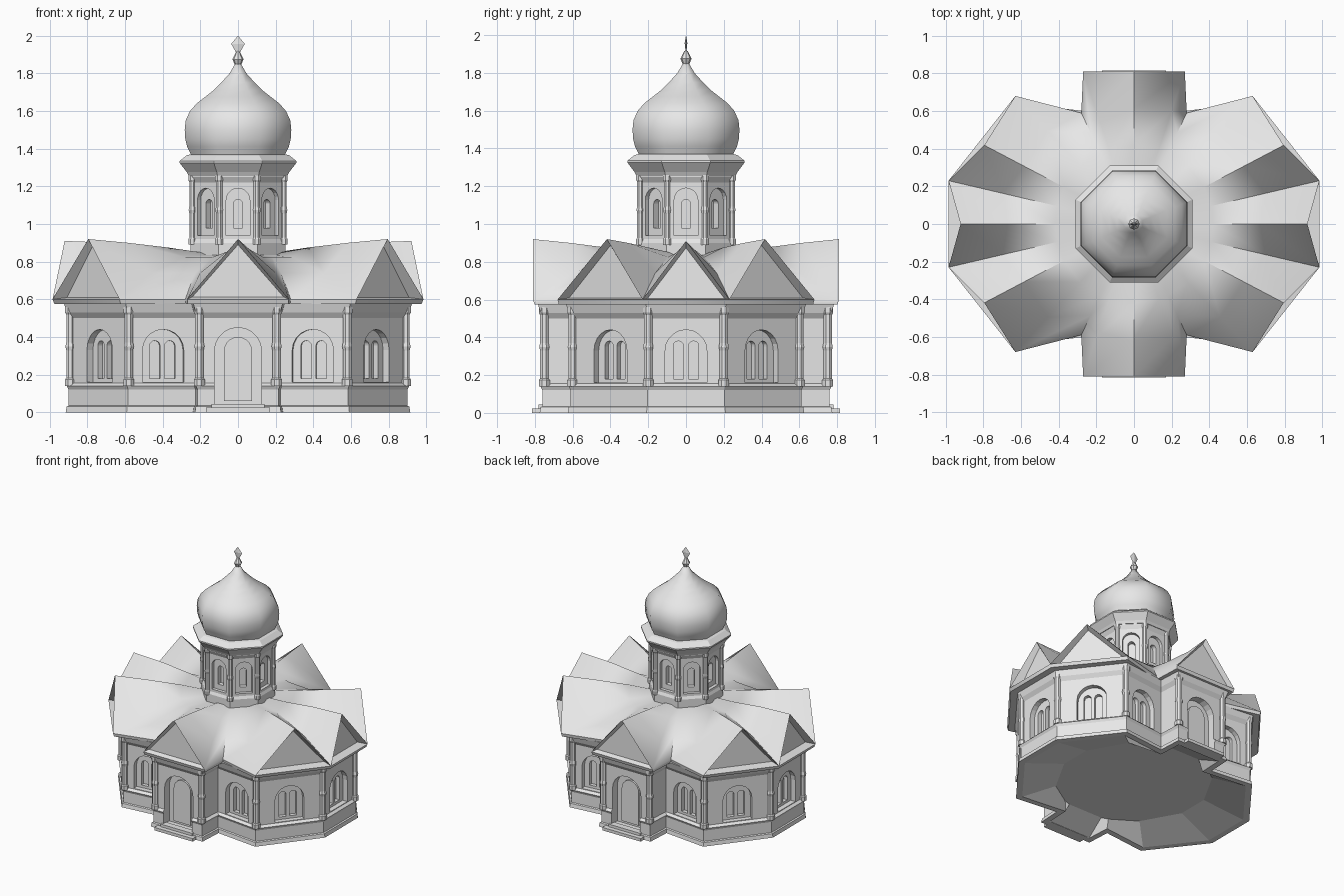
import bpy, bmesh, math
from mathutils import Vector

if "Cube" in bpy.data.objects:
    bpy.data.objects.remove(bpy.data.objects["Cube"])

stone = bpy.data.materials.new("pale_stone")
stone.use_nodes = True
GREY = (0.8, 0.8, 0.8, 1)
stone.diffuse_color = GREY
stone.node_tree.nodes["Principled BSDF"].inputs["Base Color"].default_value = GREY


def finish(bm, name):
    bmesh.ops.recalc_face_normals(bm, faces=bm.faces)
    me = bpy.data.meshes.new(name)
    bm.to_mesh(me)
    bm.free()
    me.materials.append(stone)
    ob = bpy.data.objects.new(name, me)
    bpy.context.collection.objects.link(ob)
    return ob


def smooth(ob, degrees):
    bpy.ops.object.select_all(action="DESELECT")
    bpy.context.view_layer.objects.active = ob
    ob.select_set(True)
    bpy.ops.object.shade_smooth_by_angle(angle=math.radians(degrees))


def offset(outline, d):
    """Move every edge of a counter-clockwise outline out by d."""
    out = []
    for i, p in enumerate(outline):
        a = (p - outline[i - 1]).normalized()
        b = (outline[(i + 1) % len(outline)] - p).normalized()
        na, nb = Vector((a.y, -a.x)), Vector((b.y, -b.x))
        out.append(p + (na + nb) * d / (1 + na.dot(nb)))
    return out


def loft(name, outline, levels, hollow=None):
    """Stack offset outlines: levels are (height, offset); hollow is a round floor (height, radius)."""
    bm = bmesh.new()
    rings = [[bm.verts.new((p.x, p.y, z)) for p in offset(outline, d)] for z, d in levels]
    if hollow:
        z, r = hollow
        rings.insert(0, [bm.verts.new((*(p.normalized() * r), z)) for p in outline])
    n = len(outline)
    for lo, hi in zip(rings, rings[1:]):
        for i in range(n):
            j = (i + 1) % n
            bm.faces.new((lo[i], lo[j], hi[j], hi[i]))
    bm.faces.new(rings[0][::-1])
    bm.faces.new(rings[-1])
    return finish(bm, name)


def arch(bm, mid, normal, width, z0, z1, inner, outer):
    """Round-headed prism through a wall, from inner to outer along its normal."""
    r = width / 2
    side = Vector((-normal.y, normal.x))
    pts = [(-r, z0), (r, z0)]
    pts += [(r * math.cos(math.pi * k / 10), z1 - r + r * math.sin(math.pi * k / 10)) for k in range(11)]
    rings = []
    for d in (inner, outer):
        base = mid + normal * d
        rings.append([bm.verts.new((*(base + side * s), z)) for s, z in pts])
    for i in range(len(pts)):
        j = (i + 1) % len(pts)
        bm.faces.new((rings[0][i], rings[0][j], rings[1][j], rings[1][i]))
    bm.faces.new(rings[0])
    bm.faces.new(rings[1])


def carve(ob, openings):
    bm = bmesh.new()
    for o in openings:
        arch(bm, *o)
    cutter = finish(bm, "cutter")
    cutter.hide_render = True
    mod = ob.modifiers.new("openings", "BOOLEAN")
    mod.operation, mod.solver, mod.object = "DIFFERENCE", "EXACT", cutter
    bpy.context.view_layer.objects.active = ob
    bpy.ops.object.modifier_apply(modifier=mod.name)
    bpy.data.objects.remove(cutter)


def columns(name, points, r, z0, z1):
    """Corner columns with a small ring at the base, middle and top."""
    bm = bmesh.new()
    h = z1 - z0
    prof = [(0, 1.3), (.08, 1.3), (.1, 1), (.45, 1), (.5, 1.2), (.55, 1), (.9, 1), (.93, 1.3), (1, 1.3)]
    turns = [math.pi / 8 + a * math.pi / 4 for a in range(8)]
    for p in points:
        rings = [[bm.verts.new((p.x + r * k * math.cos(t), p.y + r * k * math.sin(t), z0 + h * s))
                  for t in turns] for s, k in prof]
        for lo, hi in zip(rings, rings[1:]):
            for a in range(8):
                b = (a + 1) % 8
                bm.faces.new((lo[a], lo[b], hi[b], hi[a]))
        bm.faces.new(rings[0])
        bm.faces.new(rings[-1])
    return finish(bm, name)


def box(name, centre, size):
    bm = bmesh.new()
    bmesh.ops.create_cube(bm, size=1)
    for v in bm.verts:
        v.co = Vector(centre) + Vector(a * b for a, b in zip(v.co, size))
    return finish(bm, name)


def mirrored(quarter):
    """Counter-clockwise ring from one quarter, without points on the axes."""
    half = quarter + [Vector((-p.x, p.y)) for p in reversed(quarter)]
    return half + [-p for p in half]


def walls(outline):
    for i, p in enumerate(outline):
        q = outline[(i + 1) % len(outline)]
        e = (q - p).normalized()
        yield (p + q) / 2, Vector((e.y, -e.x))


# Main walls with hollowed underside, plinth, string course and flared cornice
plan = mirrored([Vector(p) for p in ((.89, .2), (.58, .6), (.215, .56), (.205, .75))])
body = loft("main_walls", plan, [(0, -.02), (0, .025), (.03, .02), (.035, .01), (.12, .01),
                                 (.14, .02), (.155, 0), (.5, 0), (.53, .02), (.58, .035)], (.08, .57))
outer, inner, doors = [], [], []
for mid, n in walls(plan):
    if abs(mid.x) < .01:
        outer.append((mid, n, .25, .04, .45, -.06, .06))
        doors.append((mid, n, .15, .06, .4, -.08, -.045))
    elif abs(mid.x) > .3:
        outer.append((mid, n, .22, .16, .44, -.04, .04))
        for s in (-1, 1):
            spot = mid + Vector((-n.y, n.x)) * s * .04
            inner.append((spot, n, .055, .18, .38, -.07, .0))
carve(body, outer)
carve(body, inner)

# Doors and steps at both porches
bm = bmesh.new()
for d in doors:
    arch(bm, *d)
finish(bm, "doors")
for s, side in ((-1, "front"), (1, "back")):
    box(side + "_step", (0, s * .77, .012), (.34, .09, .024))
    box(side + "_threshold", (0, s * .755, .03), (.28, .05, .03))

# Columns on the outer corners
corners = [p for i, p in enumerate(plan) if i % 4 != (2 if (i // 4) % 2 == 0 else 1)]
columns("corner_columns", corners, .024, .14, .56)

# Gabled roof: ridges and shallow valleys fan out from the drum
eave = [Vector(p) for p in ((.985, .23), (.63, .68), (.28, .59), (.27, .81))]
ring = mirrored(eave)
EAVE, RIDGE = .6, .92
bm = bmesh.new()
star = []
for i, p in enumerate(ring):
    mid = (p + ring[(i + 1) % len(ring)]) / 2
    star.append((p, EAVE, False))
    if abs(mid.x) < .01:
        star.append((mid, RIDGE, True))
    elif abs(mid.y) < .01:
        star.append((mid * .935, RIDGE - .01, True))
    elif abs(mid.x) > .7:
        star.append((Vector((mid.x * .985, mid.y * .92)), RIDGE, True))
loops = []
for p, z, top in star:
    u = p.normalized()
    heights = (.9, .875, .84) if top else (.74, .825, .84)
    spots = (p.lerp(u * .42, .5), u * .42, u * .2)
    loops.append([bm.verts.new((p.x, p.y, z))] + [bm.verts.new((*s, h)) for s, h in zip(spots, heights)])
lower = []
for p, z, top in star:
    lower.append(None if top else bm.verts.new((p.x * .99, p.y * .99, .575)))
gables = []
n = len(star)
for i in range(n):
    j, k = (i + 1) % n, (i + 2) % n
    a, b = loops[i], loops[j]
    for s in range(3):
        bm.faces.new((a[s], b[s], b[s + 1], a[s + 1]))
    if star[j][2]:
        gables.append(bm.faces.new((a[0], loops[k][0], b[0])))
        bm.faces.new((lower[i], lower[k], loops[k][0], a[0]))
    elif not star[i][2]:
        bm.faces.new((lower[i], lower[j], b[0], a[0]))
bm.faces.new([lp[3] for lp in loops])
bm.faces.new([v for v in lower if v][::-1])
bmesh.ops.recalc_face_normals(bm, faces=bm.faces)
bmesh.ops.inset_individual(bm, faces=gables, thickness=.03, depth=-.035)
# Set the foot of each flared gable back so that its panel stands upright
for f in gables:
    c = f.calc_center_median()
    if abs(c.x) > .3:
        back = Vector((c.x, c.y, 0)).normalized() * .035
        for v in f.verts:
            if v.co.z < .75:
                v.co -= back
smooth(finish(bm, "gabled_roof"), 38)

# Octagonal drum with arched panels and slit windows
octagon = [Vector((math.cos(a), math.sin(a))) * .262
           for a in (math.pi / 8 + k * math.pi / 4 for k in range(8))]
drum = loft("drum", octagon, [(.78, .01), (.9, .01), (.92, 0), (1.22, 0), (1.25, .015), (1.27, .015)])
faces = list(walls(octagon))
carve(drum, [(m, n, .125, .94, 1.19, -.025, .05) for m, n in faces])
carve(drum, [(m, n, .05, .98, 1.13, -.06, 0) for m, n in faces])
columns("drum_columns", octagon, .018, .89, 1.26)

# Cornice under the dome
loft("dome_cornice", octagon, [(1.255, .02), (1.275, .03), (1.325, .068), (1.335, .068), (1.365, .03), (1.37, .01)])

# Eight-sided onion dome, softly shaded
apothem = .262 * math.cos(math.pi / 8)
dome_profile = [(1.34, .245), (1.37, .25), (1.41, .27), (1.45, .28), (1.5, .283), (1.55, .278), (1.6, .255),
                (1.64, .22), (1.675, .175), (1.71, .13), (1.75, .09), (1.8, .045), (1.85, .016)]
smooth(loft("onion_dome", octagon, [(z, r - apothem) for z, r in dome_profile]), 60)


# Flattened finial
def lathe(name, profile, steps, flat=1):
    bm = bmesh.new()
    vs = [bm.verts.new((r, 0, z)) for r, z in profile]
    es = [bm.edges.new(e) for e in zip(vs, vs[1:])]
    bmesh.ops.spin(bm, geom=vs + es, cent=(0, 0, 0), axis=(0, 0, 1), angle=math.tau, steps=steps)
    bmesh.ops.remove_doubles(bm, verts=bm.verts, dist=.0005)
    for v in bm.verts:
        v.co.y *= flat
    return finish(bm, name)


lathe("finial_knob", [(0, 1.83), (.014, 1.84), (.03, 1.875), (.01, 1.915), (0, 1.92)], 8)
lathe("finial_tip", [(0, 1.9), (.01, 1.91), (.036, 1.957), (0, 2)], 4, .2)
